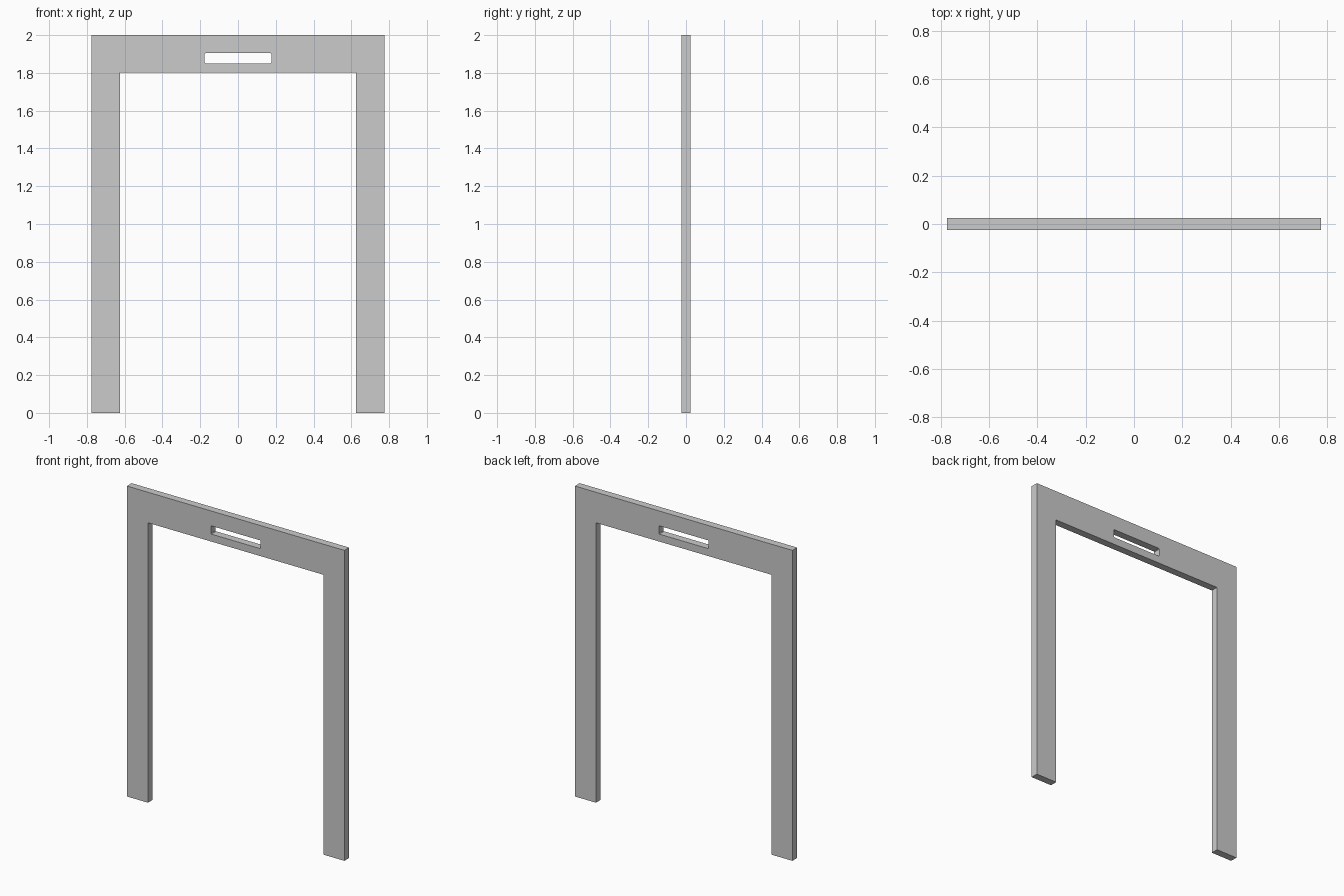
import bpy
import math

if "Cube" in bpy.data.objects:
    bpy.data.objects.remove(bpy.data.objects["Cube"])

HALF_DEPTH = 0.024


def add_outline(curve, points):
    spline = curve.splines.new('POLY')
    spline.points.add(len(points) - 1)
    for p, (x, z) in zip(spline.points, points):
        p.co = (x, z, 0, 1)
    spline.use_cyclic_u = True


curve = bpy.data.curves.new("door_frame", 'CURVE')
curve.dimensions = '2D'
curve.fill_mode = 'BOTH'
curve.extrude = HALF_DEPTH

# Outer outline: two legs joined by a header
half = [(0.625, 1.803), (0.625, 0), (0.775, 0), (0.775, 2)]
add_outline(curve, half + [(-x, z) for x, z in reversed(half)])

# Slot through the header, with tiny clipped corners
w, z0, z1, c = 0.177, 1.851, 1.904, 0.004
side = [(w - c, z0), (w, z0 + c), (w, z1 - c), (w - c, z1)]
add_outline(curve, side + [(-x, z) for x, z in reversed(side)])

# Stand the profile upright and turn it into a mesh
frame = bpy.data.objects.new("door_frame", curve)
bpy.context.collection.objects.link(frame)
frame.rotation_euler = (math.pi / 2, 0, 0)
bpy.context.view_layer.objects.active = frame
frame.select_set(True)
bpy.ops.object.convert(target='MESH')
bpy.ops.object.transform_apply(location=False, rotation=True, scale=False)
bpy.ops.object.shade_flat()
